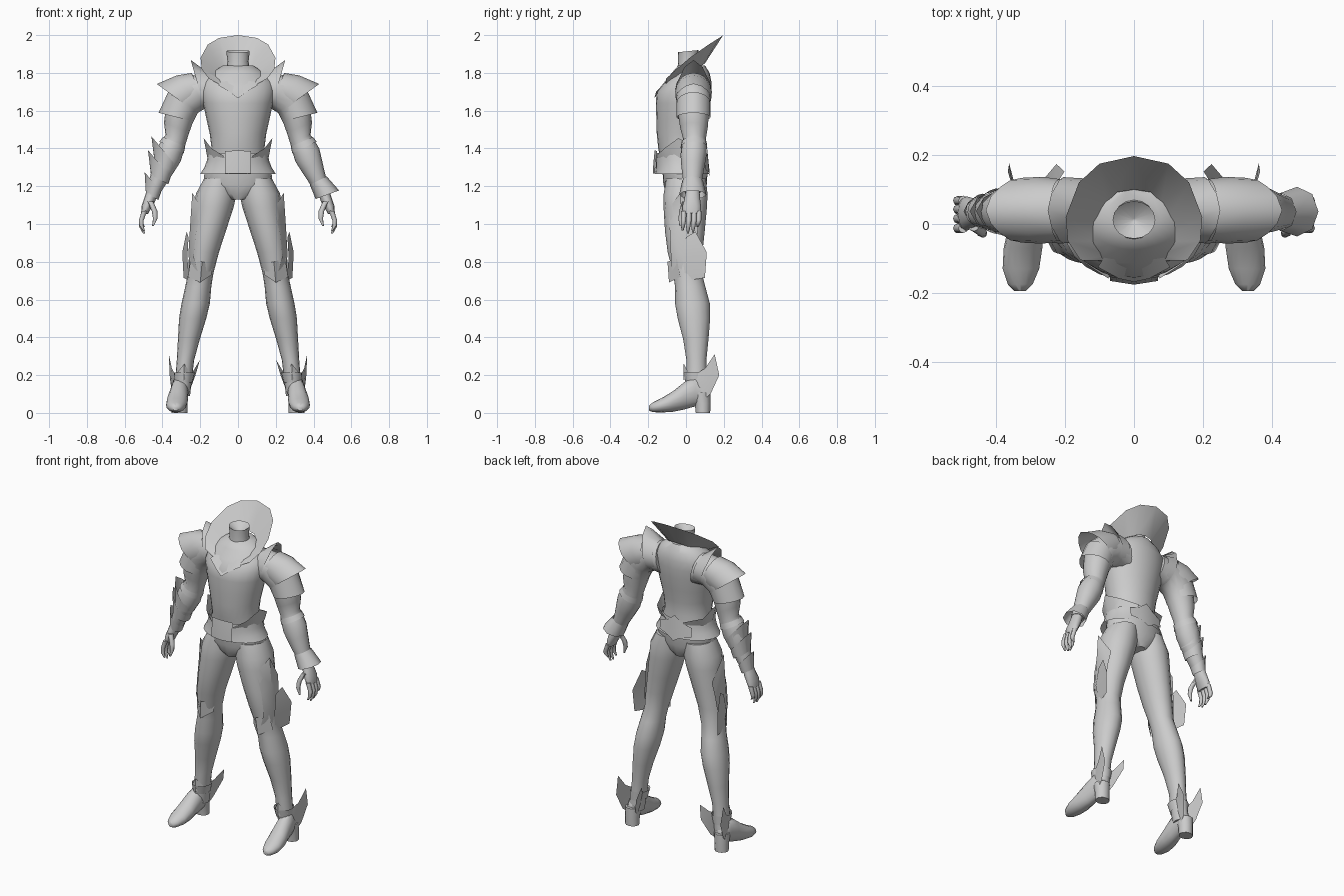
import bpy, bmesh, math
from mathutils import Vector, Euler

steel = bpy.data.materials.new("plain_grey")
steel.diffuse_color = (0.6, 0.6, 0.6, 1)


def finish(name, bm, side, angle=50):
    """side: both = mirrored copy, left = -x only, None = as drawn."""
    if side == "left":
        for v in bm.verts:
            v.co.x *= -1
    bmesh.ops.recalc_face_normals(bm, faces=bm.faces)
    me = bpy.data.meshes.new(name)
    bm.to_mesh(me)
    bm.free()
    me.materials.append(steel)
    ob = bpy.data.objects.new(name, me)
    bpy.context.collection.objects.link(ob)
    if side == "both":
        mod = ob.modifiers.new("mirror", "MIRROR")
        mod.merge_threshold = 0.0005
    bpy.ops.object.select_all(action="DESELECT")
    ob.select_set(True)
    bpy.context.view_layer.objects.active = ob
    bpy.ops.object.shade_smooth_by_angle(angle=math.radians(angle))
    return ob


def loft(name, rings, side=None, caps=True, n=16):
    """Skin ellipse rings: x, y, z, rx, ry, tilt, pitch, outward spike."""
    bm = bmesh.new()
    loops = []
    for ring in rings:
        x, y, z, rx, ry, tilt, pitch, spike = (list(ring) + [0, 0, 0])[:8]
        rot = Euler((math.radians(pitch), math.radians(tilt), 0))
        m = rot.to_matrix()
        loop = []
        for i in range(n):
            a = 2 * math.pi * i / n
            k = 1 + spike * max(0, math.cos(a)) ** 8
            loop.append(bm.verts.new(Vector((x, y, z)) + m @ Vector((rx * k * math.cos(a), ry * k * math.sin(a), 0))))
        loops.append(loop)
    for a, b in zip(loops, loops[1:]):
        for i in range(n):
            j = (i + 1) % n
            bm.faces.new((a[i], a[j], b[j], b[i]))
    if caps:
        bm.faces.new(loops[0])
        bm.faces.new(loops[-1])
    return finish(name, bm, side)


def strip(name, *lines, side="both"):
    """Thin sheet of quads between equally long polylines."""
    bm = bmesh.new()
    rows = [[bm.verts.new(p) for p in line] for line in lines]
    for a, b in zip(rows, rows[1:]):
        for i in range(len(a) - 1):
            bm.faces.new((a[i], a[i + 1], b[i + 1], b[i]))
    return finish(name, bm, side)


# Trunk
loft("torso", [(0, -.005, 1.25, .175, .115), (0, -.01, 1.32, .155, .12), (0, -.025, 1.40, .14, .122),
               (0, -.025, 1.48, .15, .13), (0, -.02, 1.56, .168, .137), (0, -.015, 1.64, .185, .145),
               (0, -.01, 1.70, .195, .145), (0, .01, 1.75, .19, .125), (0, .025, 1.80, .14, .10),
               (0, .03, 1.84, .08, .07)], n=24)
loft("pelvis", [(0, -.005, 1.13, .05, .085), (0, -.005, 1.16, .13, .10), (0, -.005, 1.21, .185, .115),
                (0, -.005, 1.29, .175, .12)], n=24)
loft("neck", [(0, .02, 1.74, .085, .075), (0, .015, 1.80, .066, .062), (0, .012, 1.86, .056, .054),
              (0, .012, 1.915, .062, .055, 0, 6), (0, .012, 1.87, .004, .004)])

# Wide standing collar, open at the front
strip("collar",
      [(0, .197, 2.0), (.10, .175, 1.985), (.16, .12, 1.95), (.198, .02, 1.88), (.192, -.05, 1.82),
       (.155, -.105, 1.77), (.09, -.107, 1.735)],
      [(0, .10, 1.85), (.05, .092, 1.845), (.08, .06, 1.825), (.09, 0, 1.79), (.085, -.05, 1.765),
       (.075, -.09, 1.75), (.055, -.107, 1.73)])
strip("chest_point", [(0, -.10, 1.76), (.05, -.10, 1.76), (.085, -.095, 1.755)],
      [(0, -.168, 1.665), (.045, -.158, 1.70), (.105, -.125, 1.735)])

# Belt
loft("belt", [(0, -.022, 1.265, .20, .143), (0, -.022, 1.30, .178, .138), (0, -.024, 1.335, .165, .136),
              (0, -.025, 1.375, .158, .134)], caps=False, n=24)
strip("buckle", [(0, -.166, 1.39), (.07, -.152, 1.385)], [(0, -.172, 1.33), (.07, -.16, 1.33)],
      [(0, -.176, 1.268), (.07, -.165, 1.268)])
strip("belt_spike", [(.07, -.15, 1.35), (.13, -.105, 1.35), (.16, -.03, 1.34), (.15, .05, 1.35), (.06, .105, 1.35)],
      [(.075, -.158, 1.36), (.14, -.115, 1.40), (.182, -.04, 1.455), (.16, .06, 1.40), (.06, .115, 1.37)])
strip("back_belt_point", [(0, .112, 1.40), (.05, .11, 1.36), (.11, .095, 1.34)],
      [(0, .128, 1.245), (.05, .122, 1.275), (.11, .105, 1.285)])

# Arms
loft("arm", [(.12, .035, 1.70, .10, .09, -78), (.22, .037, 1.70, .10, .093, -60), (.285, .04, 1.65, .095, .09, -40),
             (.312, .04, 1.57, .08, .08, -27), (.325, .042, 1.51, .072, .073, -22), (.33, .045, 1.45, .058, .06, -22),
             (.348, .042, 1.41, .066, .066, -26), (.367, .04, 1.365, .072, .069, -28), (.39, .037, 1.31, .062, .062, -28),
             (.415, .035, 1.25, .05, .053, -27), (.45, .035, 1.17, .036, .042, -25)], "both")
loft("shoulder_flange", [(.14, .04, 1.71, .09, .092, -80), (.205, .04, 1.71, .103, .096, -74, 0, .6)], "both", False)
loft("upper_pauldron", [(.215, .04, 1.72, .085, .09, -70), (.265, .04, 1.70, .105, .097, -55),
                        (.325, .04, 1.665, .11, .094, -36, 0, .18)], "both", False)
loft("lower_pauldron", [(.295, .04, 1.64, .095, .09, -38), (.325, .04, 1.565, .088, .09, -14, 0, .12)], "both", False)
loft("elbow_band", [(.338, .043, 1.435, .064, .066, -24), (.352, .042, 1.405, .072, .071, -26)], "both", False)

# Flared cuff on one wrist, three spiked guards on the other forearm
loft("wrist_cuff", [(.425, .035, 1.23, .05, .055, -26), (.473, .036, 1.155, .066, .072, -20)], None, False, 8)
for i, (x, z, r, s) in enumerate([(.375, 1.35, .066, .75), (.40, 1.285, .06, .75), (.44, 1.195, .045, .6)]):
    loft(f"forearm_guard_{i + 1}", [(x + .015, .036, z - .05, r - .008, r - .004, -28),
                                    (x, .037, z + .015, r + .008, r + .006, -50, 0, s)], "left", False)

# Hands
loft("palm", [(.45, .035, 1.18, .03, .036, -22), (.467, .033, 1.13, .03, .042, -22), (.485, .03, 1.09, .026, .05, -15),
              (.495, .03, 1.055, .018, .046, -8)], "both", n=12)
for i, (y, end) in enumerate([(-.012, .965), (.016, .95), (.043, .955), (.068, .985)]):
    loft(f"finger_{i + 1}", [(.495, y, 1.07, .014, .014), (.512, y, 1.02, .013, .013),
                             (.512, y - .004, (1.02 + end) / 2, .011, .011), (.498, y - .006, end, .005, .005)], "both", n=8)
loft("thumb", [(.465, -.005, 1.12, .016, .016), (.442, -.022, 1.07, .015, .014), (.438, -.028, 1.03, .012, .012),
               (.45, -.03, .99, .005, .005)], "both", n=8)

# Legs
loft("leg", [(.095, 0, 1.24, .085, .105), (.115, -.002, 1.16, .108, .116), (.127, -.004, 1.09, .104, .115),
             (.155, -.006, .96, .09, .105), (.18, -.005, .85, .079, .092), (.197, .008, .74, .067, .076),
             (.21, .022, .67, .069, .08), (.224, .034, .58, .075, .092), (.24, .042, .50, .072, .086),
             (.26, .052, .39, .058, .067), (.278, .055, .28, .046, .053), (.288, .055, .18, .044, .054),
             (.30, .062, .09, .046, .05)], "both")
strip("thigh_plate", [(.19, -.092, 1.08), (.223, -.085, .95), (.235, -.08, .83), (.20, -.075, .70)],
      [(.242, -.03, 1.165), (.253, -.03, 1.0), (.262, -.03, .85), (.258, -.025, .76)],
      [(.228, .07, 1.02), (.24, .06, .95), (.252, .05, .85), (.255, .045, .77)])
strip("knee_plate", [(.135, -.035, .79), (.19, -.098, .80), (.25, -.05, .82)],
      [(.14, -.045, .73), (.20, -.09, .69), (.265, -.03, .72)])
strip("knee_fin", [(.262, 0, .93), (.268, -.02, .82), (.258, 0, .70)],
      [(.272, .05, .96), (.295, .11, .85), (.288, .10, .715)])

# Boots
loft("boot_foot", [(.305, .11, .09, .03, .04, 0, 90), (.308, .05, .115, .047, .08, 0, 90), (.315, -.01, .09, .05, .072, 0, 90),
                   (.322, -.07, .06, .056, .054, 0, 90), (.328, -.13, .04, .053, .038, 0, 90),
                   (.33, -.175, .03, .036, .026, 0, 90), (.33, -.195, .026, .016, .014, 0, 90)], "both")
loft("boot_heel", [(.308, .08, .11, .046, .05), (.31, .088, .05, .042, .042), (.31, .09, 0, .042, .038)], "both", n=12)
loft("boot_cuff", [(.289, .055, .16, .047, .057), (.284, .05, .215, .056, .064)], "both", False)
strip("boot_front_point", [(.245, .02, .19), (.287, -.012, .175), (.33, .02, .19)],
      [(.25, .015, .21), (.285, -.012, .26), (.325, .015, .21)])
strip("outer_heel_wing", [(.33, .04, .20), (.338, .045, .14), (.335, .05, .07)],
      [(.35, .10, .235), (.355, .125, .16), (.345, .10, .075)],
      [(.366, .152, .31), (.362, .176, .20), (.35, .13, .10)])
strip("inner_heel_wing", [(.252, .04, .20), (.262, .045, .14), (.272, .05, .07)],
      [(.235, .10, .225), (.245, .125, .16), (.268, .10, .075)],
      [(.202, .152, .28), (.225, .174, .20), (.262, .13, .10)])
